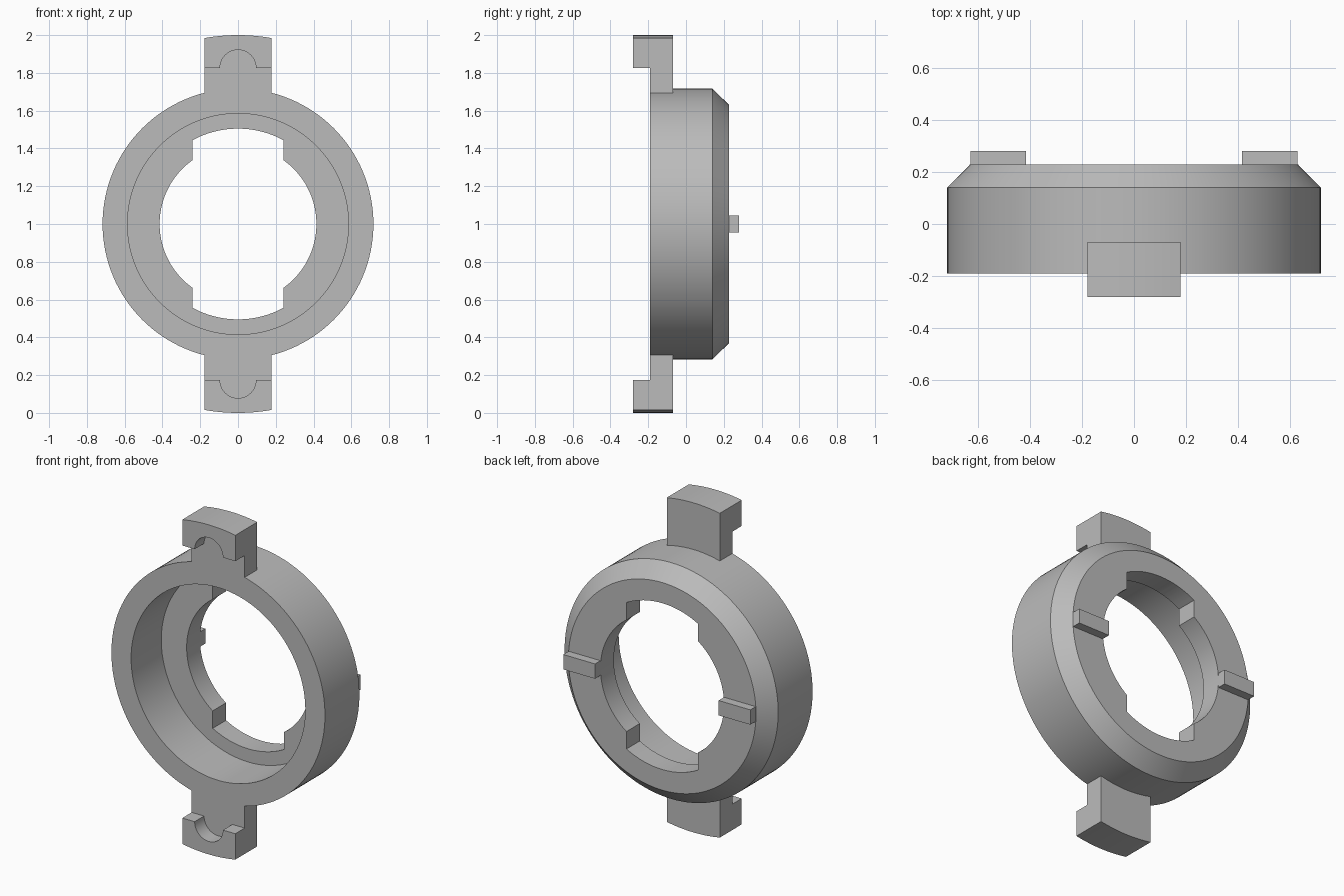
import bpy
import bmesh
from math import sin, cos, asin, pi, radians

cube = bpy.data.objects.get("Cube")
if cube:
    bpy.data.objects.remove(cube)

CENTER_Z = 1.0
SEGMENTS = 128

grey = bpy.data.materials.new("plain grey")
grey.use_nodes = True
grey.diffuse_color = (0.5, 0.5, 0.5, 1)
grey.node_tree.nodes["Principled BSDF"].inputs["Base Color"].default_value = grey.diffuse_color


def finish(bm, name):
    """Turn a bmesh into an object centred on the ring axis."""
    bmesh.ops.recalc_face_normals(bm, faces=bm.faces)
    mesh = bpy.data.meshes.new(name)
    bm.to_mesh(mesh)
    bm.free()
    mesh.materials.append(grey)
    obj = bpy.data.objects.new(name, mesh)
    obj.location.z = CENTER_Z
    bpy.context.collection.objects.link(obj)
    return obj


def smooth(obj):
    for poly in obj.data.polygons:
        poly.use_smooth = True
    obj.data.set_sharp_from_angle(angle=radians(25))


def lathe(name, profile):
    """Revolve a closed (radius, y) profile about the y axis."""
    bm = bmesh.new()
    rings = []
    for i in range(SEGMENTS):
        a = 2 * pi * i / SEGMENTS
        rings.append([bm.verts.new((r * cos(a), y, r * sin(a))) for r, y in profile])
    for i, ring in enumerate(rings):
        following = rings[(i + 1) % SEGMENTS]
        for j in range(len(profile)):
            k = (j + 1) % len(profile)
            bm.faces.new((ring[j], ring[k], following[k], following[j]))
    return finish(bm, name)


def prism(name, outline, y0, y1):
    """Extrude an (x, z) outline from y0 to y1."""
    bm = bmesh.new()
    front = [bm.verts.new((x, y0, z)) for x, z in outline]
    back = [bm.verts.new((x, y1, z)) for x, z in outline]
    bm.faces.new(front)
    bm.faces.new(back[::-1])
    for i in range(len(front)):
        j = (i + 1) % len(front)
        bm.faces.new((front[i], front[j], back[j], back[i]))
    return finish(bm, name)


def arc(radius, half_width, steps=16):
    """Points on the upper part of a circle, from left to right."""
    a = asin(half_width / radius)
    return [(radius * sin(t), radius * cos(t))
            for t in (a * (2 * i / steps - 1) for i in range(steps + 1))]


# Cup-shaped ring with a chamfered back and an inward flange
ring = lathe("ring_body", [(0.585, -0.19), (0.717, -0.19), (0.717, 0.14),
                           (0.63, 0.228), (0.415, 0.228), (0.415, 0.1), (0.585, 0.1)])

# Wide slots through the flange at the top and bottom
slot = arc(0.505, 0.24)
cutter = prism("slot_cutter", slot + [(-x, -z) for x, z in slot], 0.0, 0.4)
cutter.hide_render = True
cut = ring.modifiers.new("slots", 'BOOLEAN')
cut.operation = 'DIFFERENCE'
cut.solver = 'EXACT'
cut.object = cutter
bpy.context.view_layer.update()
graph = bpy.context.evaluated_depsgraph_get()
cut_mesh = bpy.data.meshes.new_from_object(ring.evaluated_get(graph))
ring.modifiers.clear()
ring.data = cut_mesh
bpy.data.objects.remove(cutter)
smooth(ring)

# Lugs: a flat plate and a hooked front block with a round notch
W, LEDGE, NOTCH = 0.178, 0.827, 0.095
tip = arc(1.0, W)
plate = tip + arc(0.715, W)[::-1]
notch = [(NOTCH * cos(pi * i / 24), LEDGE + NOTCH * sin(pi * i / 24)) for i in range(25)]
block = tip + [(W, LEDGE)] + notch + [(-W, LEDGE)]
for side, s in (("top", 1), ("bottom", -1)):
    for part, outline, y0, y1 in (("lug_plate", plate, -0.19, -0.07),
                                  ("lug_block", block, -0.28, -0.19)):
        smooth(prism(f"{side}_{part}", [(x, s * z) for x, z in outline], y0, y1))

# Raised keys on the back face
for side, s in (("left", 1), ("right", -1)):
    key = [(s * x, z) for x, z in ((0.415, -0.045), (0.628, -0.045),
                                   (0.628, 0.045), (0.415, 0.045))]
    prism(f"{side}_back_key", key, 0.22, 0.28)
